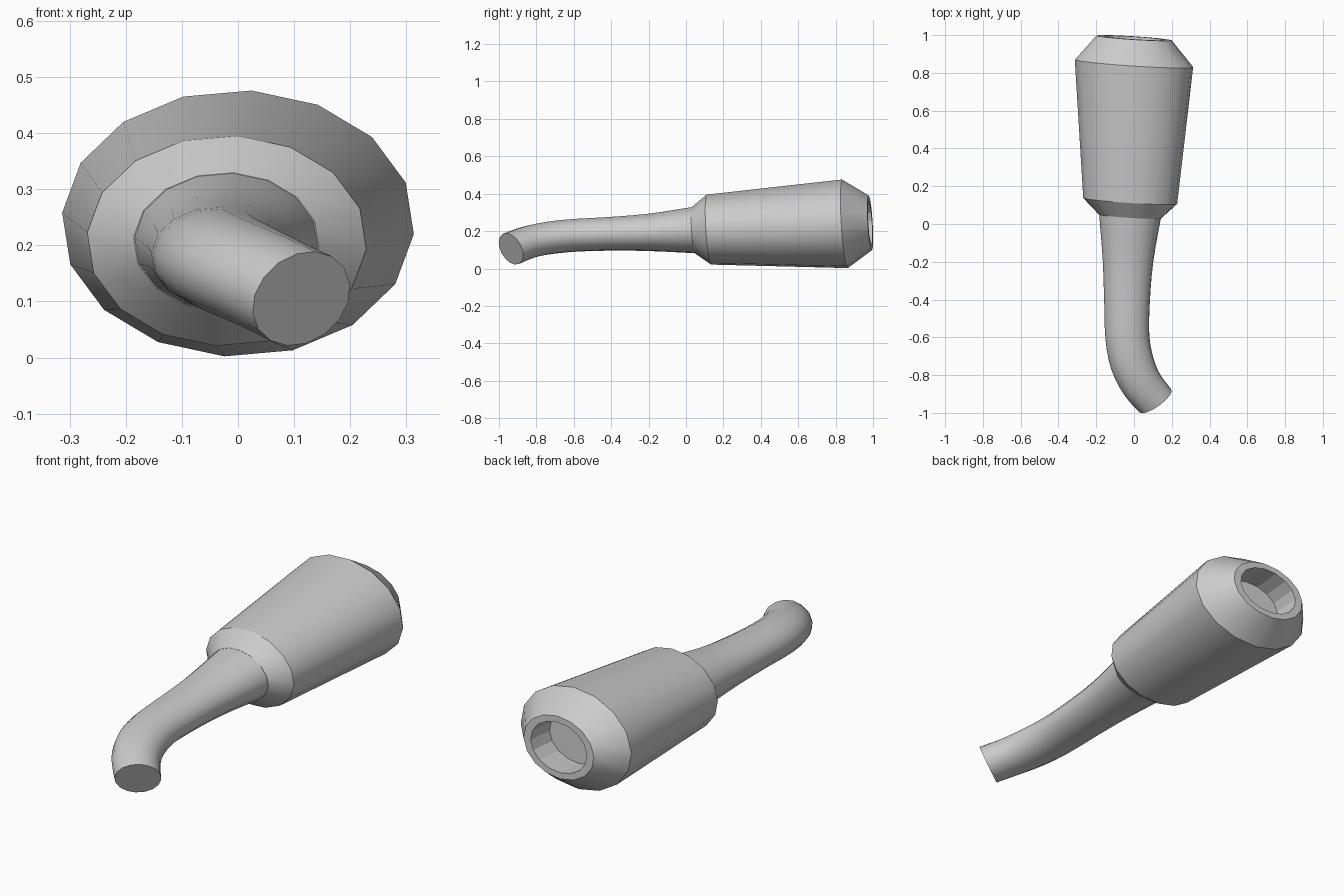
import bpy, bmesh, math
from mathutils import Vector

if "Cube" in bpy.data.objects:
    bpy.data.objects.remove(bpy.data.objects["Cube"])

SIDES = 16
OFFSET = math.radians(-4.6)


def loft(name, rings, flat_rings=0):
    """Skin elliptical rings given as (centre, direction, half width, half height)."""
    bm = bmesh.new()
    loops = []
    for c, d, a, b in rings:
        d = Vector(d).normalized()
        s = Vector((0, 0, 1)).cross(d).normalized()
        u = d.cross(s)
        loop = []
        for i in range(SIDES):
            t = OFFSET + math.tau * i / SIDES
            loop.append(bm.verts.new(Vector(c) + s * a * math.cos(t) + u * b * math.sin(t)))
        loops.append(loop)
    for k in range(len(loops) - 1):
        for i in range(SIDES):
            j = (i + 1) % SIDES
            bm.faces.new((loops[k][i], loops[k][j], loops[k + 1][j], loops[k + 1][i]))
    bm.faces.new(loops[0])
    bm.faces.new(loops[-1])
    bmesh.ops.recalc_face_normals(bm, faces=bm.faces[:])
    me = bpy.data.meshes.new(name)
    bm.to_mesh(me)
    bm.free()
    ob = bpy.data.objects.new(name, me)
    bpy.context.collection.objects.link(ob)
    bpy.ops.object.select_all(action='DESELECT')
    ob.select_set(True)
    bpy.context.view_layer.objects.active = ob
    bpy.ops.object.shade_smooth_by_angle(angle=math.radians(33))
    for p in me.polygons[:flat_rings * SIDES]:
        p.use_smooth = False
    return ob


def catmull(p0, p1, p2, p3, t):
    return 0.5 * (2 * p1 + (p2 - p0) * t + (2 * p0 - 5 * p1 + 4 * p2 - p3) * t * t
                  + (3 * p1 - p0 - 3 * p2 + p3) * t ** 3)


# Grip: recessed socket, rim, chamfer, tapered body, collar
tilt = (-0.065, -1, -0.06)
grip = [((-0.005, 0.845, 0.238), 0.16, 0.118),
        ((0.0, 0.985, 0.245), 0.16, 0.118),
        ((0.0, 0.985, 0.245), 0.20, 0.147),
        ((0.0, 0.85, 0.239), 0.315, 0.238),
        ((-0.02, 0.122, 0.208), 0.25, 0.188),
        ((-0.021, 0.04, 0.205), 0.166, 0.125)]
loft("grip", [(c, tilt, a, b) for c, a, b in grip], flat_rings=1)

# Stem: tapering tube that bends sideways and down; x, y, z, half width, half height
stem = [Vector(p) for p in (
    (-0.021, 0.04, 0.205, 0.164, 0.124),
    (-0.032, -0.20, 0.193, 0.134, 0.100),
    (-0.037, -0.42, 0.185, 0.121, 0.090),
    (-0.035, -0.60, 0.177, 0.117, 0.088),
    (-0.010, -0.735, 0.163, 0.116, 0.088),
    (0.040, -0.845, 0.140, 0.110, 0.088),
    (0.113, -0.936, 0.105, 0.104, 0.090))]
ext = [2 * stem[0] - stem[1]] + stem + [2 * stem[-1] - stem[-2]]
pts = [catmull(*ext[k:k + 4], i / 3) for k in range(len(stem) - 1) for i in range(3)]
pts.append(stem[-1])
rings = []
for k, p in enumerate(pts):
    if k == 0:
        d = tilt
    elif k == len(pts) - 1:
        d = (0.54, -0.76, -0.36)
    else:
        d = (pts[k + 1] - pts[k - 1])[:3]
    rings.append((p[:3], d, p[3], p[4]))
loft("stem", rings)
